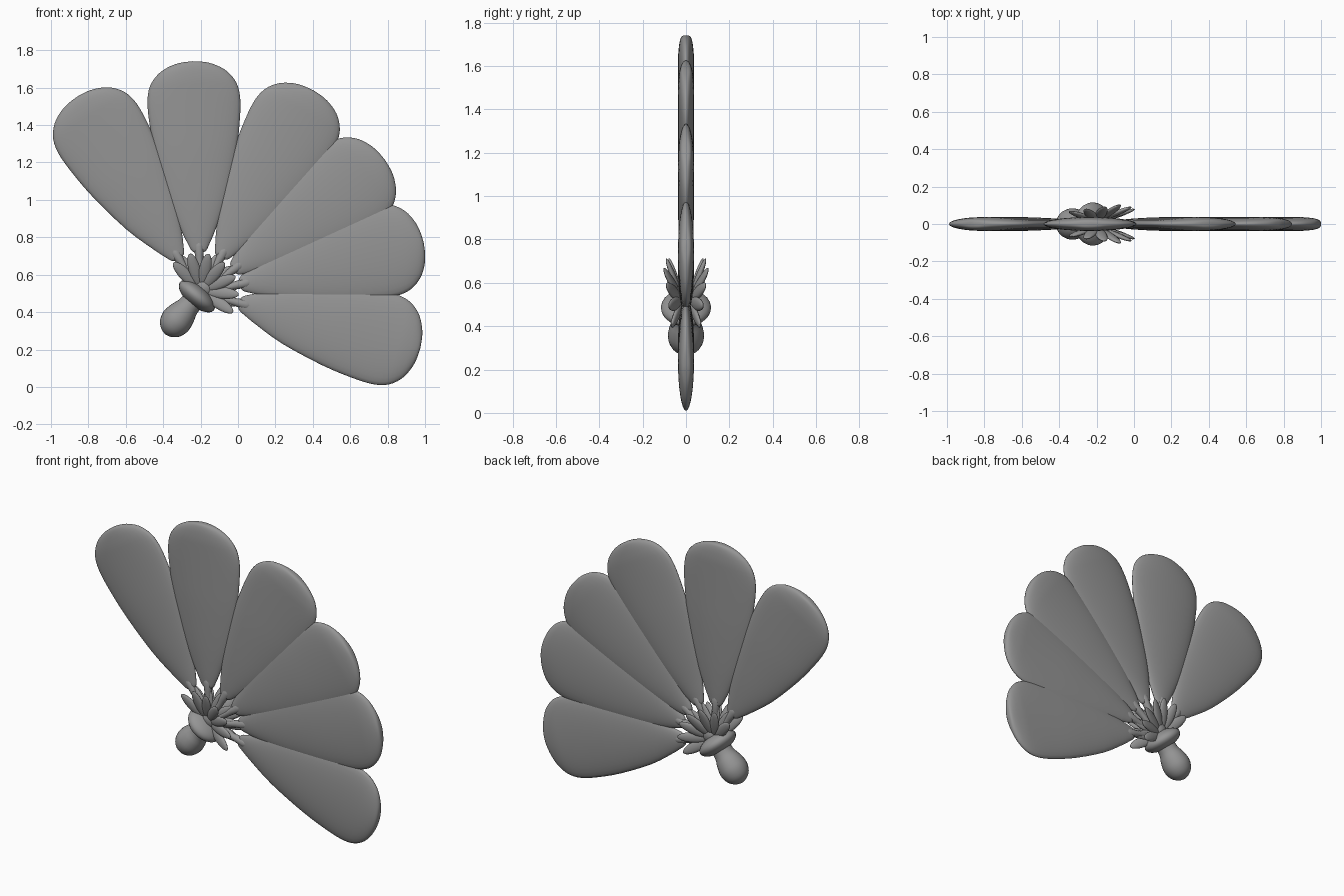
import bpy, bmesh
from math import cos, sin, pi, radians, sqrt
from mathutils import Vector

cube = bpy.data.objects.get("Cube")
if cube:
    bpy.data.objects.remove(cube, do_unlink=True)

grey = bpy.data.materials.new("plain grey")
grey.use_nodes = True
COLOR = (0.3, 0.3, 0.3, 1)
grey.diffuse_color = COLOR
grey.node_tree.nodes["Principled BSDF"].inputs["Base Color"].default_value = COLOR

HUB = Vector((-0.2, 0, 0.5))
COLLAR = Vector((-0.22, 0, 0.485))
AXIS = 50


def refine(points, steps=3):
    """Smooth a profile with a Catmull-Rom curve."""
    pts = [Vector(p) for p in points]
    ext = [pts[0]] + pts + [pts[-1]]
    out = []
    for i in range(len(pts) - 1):
        a, b, c, d = ext[i:i + 4]
        for k in range(steps):
            t = k / steps
            out.append(b + (c - a) * t / 2 + (a - 2.5 * b + 2 * c - d / 2) * t * t
                       + (1.5 * b - a / 2 - 1.5 * c + d / 2) * t ** 3)
    return out + [pts[-1]]


def loft(name, origin, angle, profile, tilt=0, sides=24):
    """Elliptical rings (distance, half width, half depth) along a direction;
    the first and last profile points close to a tip."""
    a, t = radians(angle), radians(tilt)
    side = Vector((-sin(a), 0, cos(a)))
    along = Vector((cos(a) * cos(t), sin(t), sin(a) * cos(t)))
    depth = along.cross(side)
    bm = bmesh.new()
    rings = []
    for s, w, d in profile[1:-1]:
        rings.append([bm.verts.new(origin + along * s + side * w * cos(2 * pi * i / sides)
                                   + depth * d * sin(2 * pi * i / sides)) for i in range(sides)])
    tips = [bm.verts.new(origin + along * profile[k][0]) for k in (0, -1)]
    for i in range(sides):
        j = (i + 1) % sides
        for r, q in zip(rings, rings[1:]):
            bm.faces.new((r[i], r[j], q[j], q[i]))
        bm.faces.new((tips[0], rings[0][j], rings[0][i]))
        bm.faces.new((tips[1], rings[-1][i], rings[-1][j]))
    bmesh.ops.recalc_face_normals(bm, faces=bm.faces)
    for f in bm.faces:
        f.smooth = True
    mesh = bpy.data.meshes.new(name)
    bm.to_mesh(mesh)
    bm.free()
    mesh.materials.append(grey)
    obj = bpy.data.objects.new(name, mesh)
    bpy.context.collection.objects.link(obj)
    return obj


def ellipsoid(start, end, w, d, n=14):
    return [((start + end) / 2 - (end - start) / 2 * cos(pi * k / n),
             w * sin(pi * k / n), d * sin(pi * k / n)) for k in range(n + 1)]


# Broad blades of the fan, each on a short stalk
outline = refine([(.215, 0), (.225, .035), (.27, .06), (.335, .09), (.5, .155), (.74, .215),
                  (.92, .242), (1.04, .248), (1.12, .23), (1.18, .185), (1.215, .13),
                  (1.235, .07), (1.242, 0)])
stalk = [(0, 0, 0), (.02, .02, .02), (.15, .018, .018), (.2, .022, .022),
         (.25, .028, .024), (.29, .02, .015), (.3, 0, 0)]
for n, (angle, size) in enumerate([(122, 1), (92, 1), (61, 1), (36, .98), (13, .985), (-14, .975)], 1):
    blade = [(s * size, w, .037 * sqrt(min(1, max(0, w) / .22))) for s, w in outline]
    loft(f"fan_blade_{n}", HUB, angle, blade, sides=32)
    loft(f"blade_stalk_{n}", HUB, angle, stalk, sides=12)

# Rounded handle and collar
handle = refine([(-.265, 0), (-.255, .035), (-.225, .068), (-.175, .084), (-.12, .076),
                 (-.07, .06), (0, .058), (.04, .05), (.06, 0)])
loft("handle", COLLAR, AXIS, [(s, w, w) for s, w in handle])
loft("collar", COLLAR, AXIS, ellipsoid(-.055, .055, .118, .116))
loft("leaf_core", COLLAR, AXIS, ellipsoid(0, .13, .06, .05))

# Pointed leaves fanned out in front, behind and at the sides of the collar
leaf = [(s, w * 1.0, d) for s, w, d in ellipsoid(.02, .215, .032, .014)]
root = COLLAR + Vector((.02, 0, .03))
for face, name in ((-1, "front"), (1, "back")):
    for k, spread in enumerate((-84, -56, -28, 0, 28, 56, 84), 1):
        loft(f"{name}_leaf_{k}", root + Vector((0, face * .015, 0)), AXIS + spread, leaf,
             tilt=face * (24 - abs(spread) * .12), sides=12)
for k, spread in enumerate((-70, -42, -14, 14, 42, 70), 1):
    loft(f"middle_leaf_{k}", root, AXIS + spread, leaf, sides=12)
